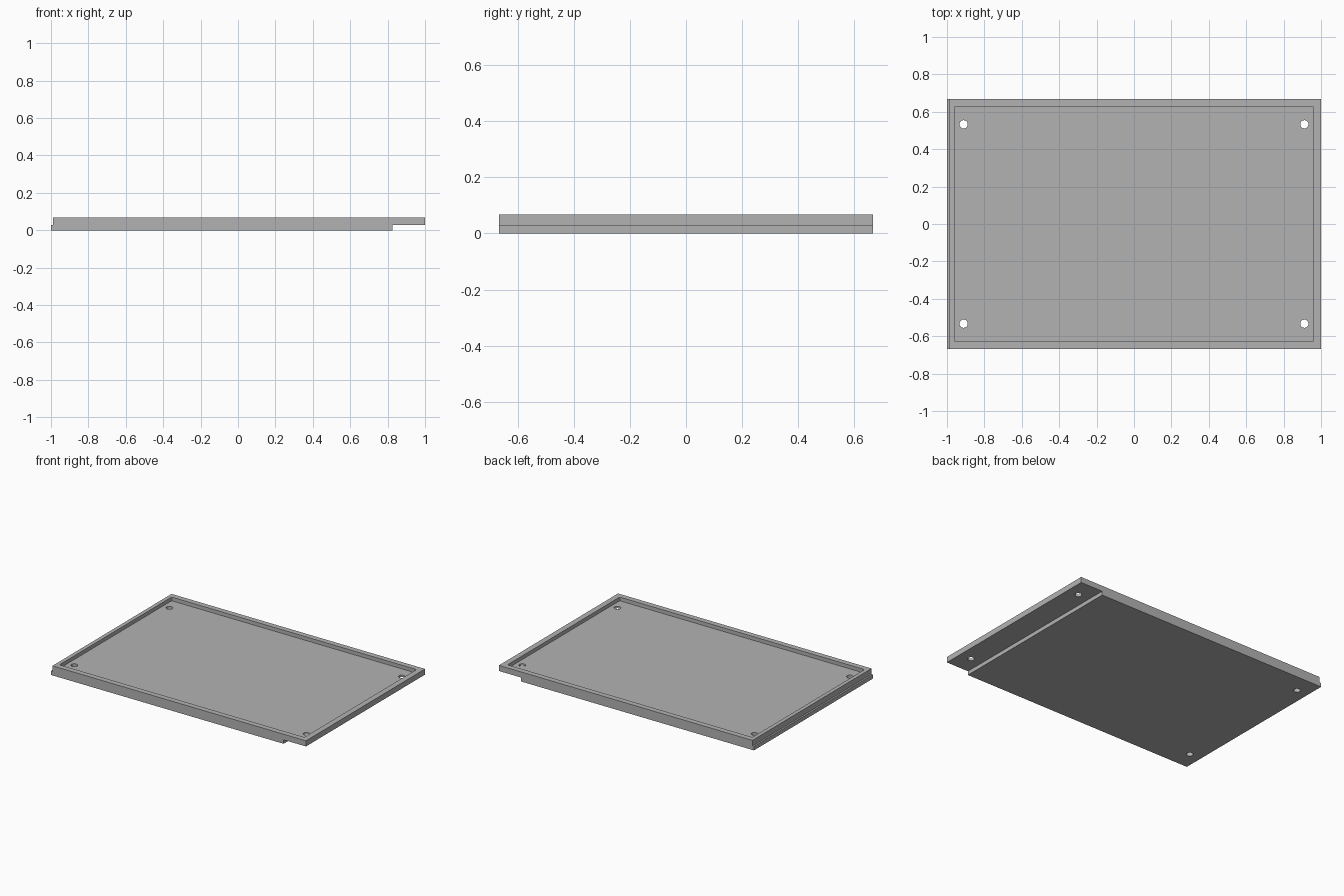
import bpy, bmesh

cube = bpy.data.objects.get("Cube")
if cube:
    bpy.data.objects.remove(cube, do_unlink=True)

HALF_Y, HEIGHT, STEP_Z, FLOOR_Z = 0.667, 0.068, 0.028, 0.042

grey = bpy.data.materials.new("light_grey")
grey.use_nodes = True
colour = (0.45, 0.45, 0.45, 1)
grey.diffuse_color = colour
grey.node_tree.nodes["Principled BSDF"].inputs["Base Color"].default_value = colour


def finish(name, bm):
    bmesh.ops.recalc_face_normals(bm, faces=bm.faces)
    mesh = bpy.data.meshes.new(name)
    bm.to_mesh(mesh)
    bm.free()
    mesh.materials.append(grey)
    obj = bpy.data.objects.new(name, mesh)
    bpy.context.collection.objects.link(obj)
    return obj


def cut(target, cutter):
    cutter.hide_render = True
    mod = target.modifiers.new(cutter.name, "BOOLEAN")
    mod.operation = "DIFFERENCE"
    mod.solver = "EXACT"
    mod.object = cutter
    bpy.context.view_layer.objects.active = target
    bpy.ops.object.modifier_apply(modifier=mod.name)
    bpy.data.objects.remove(cutter, do_unlink=True)


# Tray body: stepped side profile swept from front to back
profile = [(-1, 0), (0.825, 0), (0.825, STEP_Z), (1, STEP_Z),
           (1, HEIGHT), (-0.988, HEIGHT), (-0.988, STEP_Z), (-1, STEP_Z)]
bm = bmesh.new()
face = bm.faces.new([bm.verts.new((x, -HALF_Y, z)) for x, z in profile])
swept = bmesh.ops.extrude_face_region(bm, geom=[face])["geom"]
bmesh.ops.translate(bm, vec=(0, 2 * HALF_Y, 0),
                    verts=[v for v in swept if isinstance(v, bmesh.types.BMVert)])
tray = finish("tray", bm)

# Shallow recess inside the rim, with slightly rounded corners
bm = bmesh.new()
bmesh.ops.create_cube(bm, size=1)
bmesh.ops.scale(bm, vec=(1.92, 1.256, 0.1), verts=bm.verts)
bmesh.ops.translate(bm, vec=(0, 0, FLOOR_Z + 0.05), verts=bm.verts)
uprights = [e for e in bm.edges if abs(e.verts[0].co.z - e.verts[1].co.z) > 0.05]
bmesh.ops.bevel(bm, geom=uprights, offset=0.007, segments=3, profile=0.5, affect="EDGES")
cut(tray, finish("recess_cutter", bm))

# Four corner screw holes
for sx in (-1, 1):
    for sy in (-1, 1):
        bm = bmesh.new()
        bmesh.ops.create_cone(bm, cap_ends=True, segments=32,
                              radius1=0.022, radius2=0.022, depth=0.4)
        bmesh.ops.translate(bm, vec=(sx * 0.911, sy * 0.533, 0), verts=bm.verts)
        cut(tray, finish("hole_cutter", bm))

# Smooth hole walls, sharp edges elsewhere
bpy.ops.object.select_all(action="DESELECT")
tray.select_set(True)
bpy.context.view_layer.objects.active = tray
bpy.ops.object.shade_smooth_by_angle()
